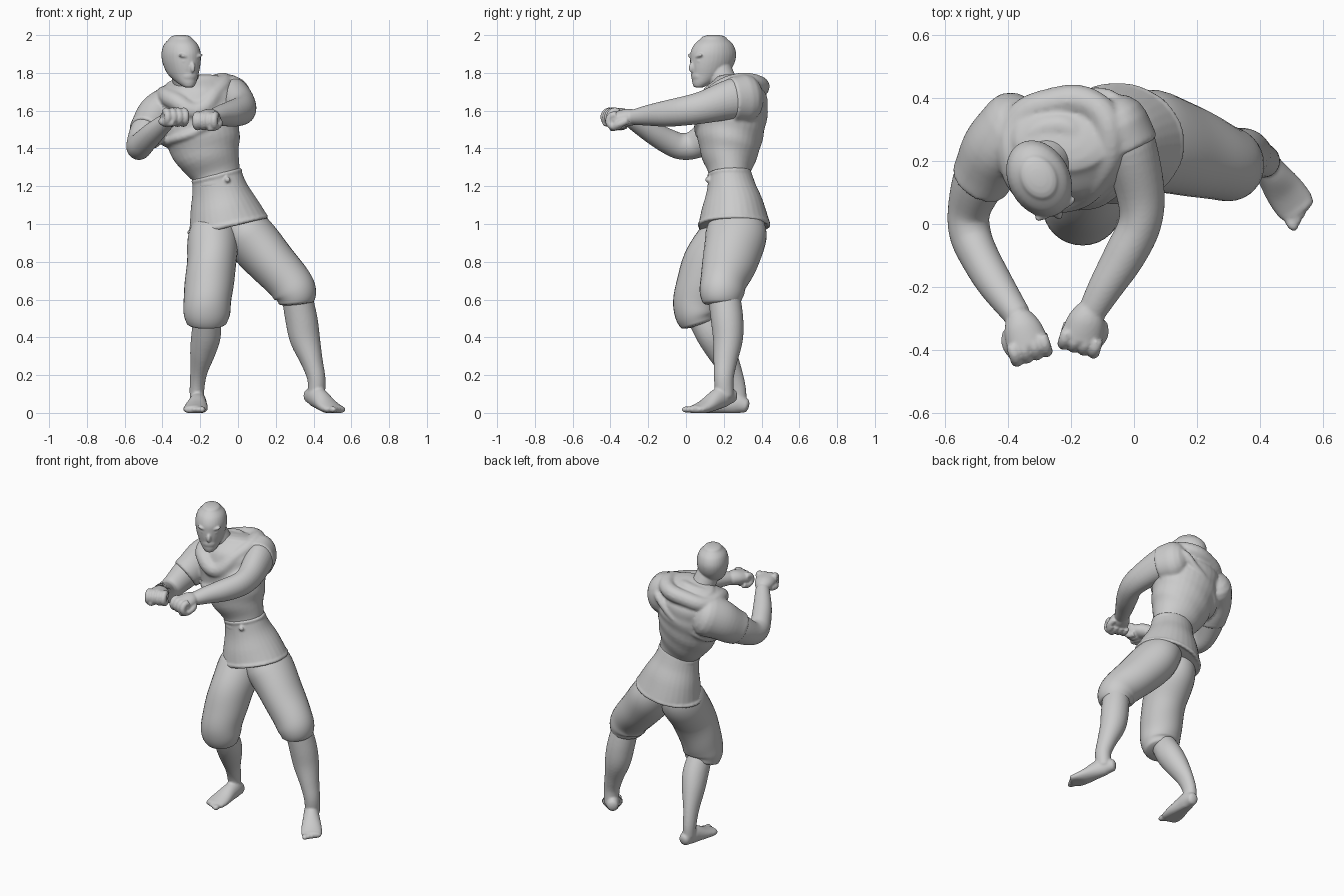
import bpy, bmesh, math
from mathutils import Vector

if "Cube" in bpy.data.objects:
    bpy.data.objects.remove(bpy.data.objects["Cube"])

SEG, SUB = 32, 5


def catmull(a, b, c, d, t):
    return [0.5 * (2 * q + (r - p) * t + (2 * p - 5 * q + 4 * r - s) * t * t
                   + (3 * q - p - 3 * r + s) * t ** 3) for p, q, r, s in zip(a, b, c, d)]


def loft(name, pts, caps=(0.5, 0.5), yaw=0.0, flat=False, fold=(0, 0, 0)):
    """Smooth tube through (x, y, z, half_width, half_depth) sections."""
    n, rows = len(pts), []
    for i in range(n - 1):
        q = [pts[max(i - 1, 0)], pts[i], pts[i + 1], pts[min(i + 2, n - 1)]]
        rows += [catmull(*q, k / SUB) for k in range(SUB)]
    rows.append(list(pts[-1]))
    cen = [Vector(r[:3]) for r in rows]
    m = len(rows)
    tan = [Vector((0, 0, 1)) if flat else
           (cen[min(i + 1, m - 1)] - cen[max(i - 1, 0)]).normalized() for i in range(m)]
    rings = [(cen[i], tan[i], rows[i][3], rows[i][4]) for i in range(m)]

    def cap(ring, sign, h):
        c, t, a, b = ring
        return [(c + t * sign * h * b * math.sin(w), t, a * math.cos(w), b * math.cos(w))
                for w in (0.4, 0.8, 1.15, 1.4)]
    rings = cap(rings[0], -1, caps[0])[::-1] + rings + cap(rings[-1], 1, caps[1])
    bm, loops = bmesh.new(), []
    ref = Vector((math.cos(yaw), math.sin(yaw), 0))
    amp, freq, twist = fold
    for c, t, a, b in rings:
        u = (ref - t * ref.dot(t)).normalized()
        v = t.cross(u)
        loop = []
        for k in range(SEG):
            w = 2 * math.pi * k / SEG
            s = 1 + amp * math.sin(freq * c.z + twist * w)
            p = c + u * a * s * math.cos(w) + v * b * s * math.sin(w)
            p.z = max(p.z, 0)
            loop.append(bm.verts.new(p))
        loops.append(loop)
    for A, B in zip(loops, loops[1:]):
        for k in range(SEG):
            j = (k + 1) % SEG
            bm.faces.new((A[k], A[j], B[j], B[k]))
    bm.faces.new(loops[0])
    bm.faces.new(loops[-1])
    bmesh.ops.recalc_face_normals(bm, faces=bm.faces)
    me = bpy.data.meshes.new(name)
    bm.to_mesh(me)
    bm.free()
    me.shade_smooth()
    ob = bpy.data.objects.new(name, me)
    bpy.context.collection.objects.link(ob)
    return ob


def choose(obs):
    bpy.ops.object.select_all(action='DESELECT')
    for ob in obs:
        ob.select_set(True)
    bpy.context.view_layer.objects.active = obs[0]


def band(name, pts, r, cyclic=True):
    """Rounded cloth roll or finger along a smooth path."""
    cu = bpy.data.curves.new(name, 'CURVE')
    cu.dimensions, cu.bevel_depth, cu.bevel_resolution, cu.use_fill_caps = '3D', r, 4, True
    sp = cu.splines.new('BEZIER')
    sp.bezier_points.add(len(pts) - 1)
    for bp, p in zip(sp.bezier_points, pts):
        bp.co = p
        bp.handle_left_type = bp.handle_right_type = 'AUTO'
    sp.use_cyclic_u = cyclic
    ob = bpy.data.objects.new(name, cu)
    bpy.context.collection.objects.link(ob)
    choose([ob])
    bpy.ops.object.convert(target='MESH')
    return ob


def blob(name, loc, size, rot=(0, 0, 0)):
    bpy.ops.mesh.primitive_uv_sphere_add(segments=20, ring_count=12, radius=1, location=loc, rotation=rot)
    ob = bpy.context.object
    ob.name, ob.scale = name, size
    return ob


def merge(obs, voxel, smooth):
    """Blend overlapping pieces into one soft surface."""
    choose(obs)
    bpy.ops.object.join()
    ob = bpy.context.object
    mod = ob.modifiers.new("blend", 'REMESH')
    mod.mode, mod.voxel_size, mod.use_smooth_shade = 'VOXEL', voxel, True
    ob.modifiers.new("soften", 'SMOOTH').iterations = smooth
    bpy.ops.object.convert(target='MESH')


# Head, turned towards +x
YAW = math.radians(28)


def face(side, fwd, z):
    return (-0.30 + side * math.cos(YAW) + fwd * math.sin(YAW),
            0.142 + side * math.sin(YAW) - fwd * math.cos(YAW), z)


skull = [(.082, 1.728, .03, .03), (.058, 1.75, .05, .06), (.022, 1.79, .074, .098),
         (.008, 1.83, .088, .117), (0, 1.87, .096, .126), (-.003, 1.91, .096, .126),
         (-.005, 1.95, .084, .108), (-.006, 1.98, .058, .074)]
head = [loft("head", [face(0, f, z) + (w, l) for f, z, w, l in skull], (.2, .3), YAW, True),
        loft("neck", [(-.25, .25, 1.62, .085, .085), (-.265, .21, 1.72, .075, .075), (-.29, .17, 1.82, .07, .07)]),
        blob("nose", face(0, .12, 1.832), (.015, .022, .032), (-.3, 0, YAW)),
        blob("mask", face(0, .078, 1.785), (.05, .046, .045), (0, 0, YAW))]
for s in (-1, 1):
    head += [blob("brow", face(s * .036, .106, 1.887), (.038, .016, .011), (0, -s * .25, YAW)),
             blob("eye", face(s * .036, .104, 1.862), (.017, .012, .008), (0, 0, YAW))]
merge(head, .005, 5)


def ring(x, y, z, a, b, slope, n=12):
    return [(x + a * math.cos(w), y + b * math.sin(w), z + slope * math.cos(w))
            for w in (2 * math.pi * k / n for k in range(n))]


# Tunic: torso, cowl, lowered hood and diagonal wraps
tunic = [loft("tunic", [(-.11, .23, 1.2, .13, .115), (-.118, .23, 1.27, .13, .112), (-.16, .23, 1.38, .178, .155),
                        (-.195, .235, 1.5, .207, .18), (-.21, .245, 1.6, .215, .186),
                        (-.215, .262, 1.68, .212, .168), (-.22, .275, 1.74, .17, .125)],
              (.2, .35), fold=(.014, 55, 2)),
         band("cowl", [(-.22, .085, 1.60), (-.33, .11, 1.65), (-.38, .2, 1.68), (-.37, .32, 1.68),
                       (-.27, .38, 1.71), (-.13, .375, 1.74), (-.075, .28, 1.75), (-.12, .15, 1.69)], .05),
         band("hood", [(-.25, .12, 1.655), (-.335, .16, 1.69), (-.34, .25, 1.715), (-.28, .305, 1.735),
                       (-.19, .29, 1.745), (-.175, .2, 1.715)], .042),
         band("wrap", [(-.05, .38, 1.70), (-.15, .41, 1.61), (-.28, .385, 1.52), (-.375, .29, 1.44),
                       (-.335, .12, 1.45), (-.2, .067, 1.5), (-.07, .105, 1.6), (-.01, .25, 1.68)], .024)]

# Arms with short sleeves
left_arm = [(-.05, .315, 1.665, .09, .12), (-.015, .24, 1.66, .088, .108), (.02, .1, 1.62, .077, .087),
            (.018, 0, 1.6, .068, .078), (-.03, -.1, 1.585, .066, .07), (-.09, -.2, 1.575, .055, .055),
            (-.135, -.28, 1.565, .044, .04)]
right_arm = [(-.38, .31, 1.60, .10, .12), (-.432, .245, 1.56, .098, .115), (-.49, .14, 1.48, .085, .095),
             (-.523, .045, 1.42, .068, .075), (-.52, -.03, 1.412, .066, .07), (-.492, -.1, 1.44, .062, .066),
             (-.44, -.19, 1.49, .057, .057), (-.37, -.29, 1.55, .043, .042)]
tunic += [loft("sleeve", [p[:3] + (p[3] + .009, p[4] + .008) for p in left_arm[:2]], (.75, .1)),
          loft("sleeve", [p[:3] + (p[3] + .01, p[4] + .01) for p in right_arm[:3]], (.7, .1), fold=(.02, 60, 1))]
merge(tunic, .009, 4)

# Skirt of the tunic with hem, waist seam and button
merge([loft("tunic_skirt", [(-.115, .23, 1.27, .13, .113), (-.098, .24, 1.19, .146, .131),
                            (-.078, .25, 1.1, .178, .163), (-.052, .255, .99, .215, .192)], (.1, .02),
            fold=(.008, 20, 3)),
       band("hem", ring(-.054, .255, .997, .203, .182, .042), .011),
       band("waist_seam", ring(-.112, .23, 1.255, .122, .106, .03), .012),
       blob("button", (-.055, .113, 1.235), (.016, .012, .015))], .007, 3)


# Bare arm ending in a fist: palm, four curled fingers and a thumb
def arm(name, pts, base, d, inner):
    o, d = Vector(base), Vector(d).normalized()
    s = d.cross(Vector((0, 0, 1))).normalized()
    u = s.cross(d)

    def at(f, a, h):
        return tuple(o + d * f + s * a + u * h)
    parts = [loft(name, pts, (.6, .3)),
             loft("palm", [at(0, 0, 0) + (.044, .04), at(.04, 0, .002) + (.06, .046),
                           at(.1, 0, -.003) + (.068, .043)], (.3, .5)),
             band("thumb", [at(.03, inner * .045, -.015), at(.07, inner * .06, -.03),
                            at(.11, inner * .04, -.045), at(.125, inner * .015, -.045)], .02, False)]
    for i in range(4):
        a = -.05 + .033 * i
        parts.append(band("finger", [at(.085, a, .02), at(.118, a, .014), at(.128, a, -.022),
                                     at(.1, a, -.042), at(.065, a, -.035)], .02, False))
    merge(parts, .006, 3)


arm("left_arm", left_arm, (-.14, -.27, 1.565), (-.28, -.95, -.08), -1)
arm("right_arm", right_arm, (-.365, -.295, 1.555), (.3, -.93, .22), 1)

# Trousers gathered below the knee
loft("right_trouser", [(-.11, .255, 1.04, .1, .1), (-.13, .225, .94, .131, .146), (-.14, .125, .79, .131, .142),
                       (-.16, .065, .62, .127, .129), (-.165, .053, .53, .124, .115),
                       (-.165, .065, .475, .105, .095)], (.3, .15), fold=(.01, 30, 2))
loft("left_trouser", [(-.01, .265, 1.04, .12, .13), (.055, .265, .94, .136, .162), (.165, .235, .81, .13, .147),
                      (.265, .2, .7, .118, .125), (.302, .19, .635, .114, .118),
                      (.31, .19, .585, .095, .1)], (.3, .15), fold=(.01, 30, 2))


# Bare lower leg and foot: tapered sole with five toes
def leg(name, shin, heel, d, lift, big):
    d = Vector(d).normalized()
    s = Vector((-d.y, d.x, 0))
    turn = math.atan2(s.y, s.x)
    prof = [(.01, .034, .038, .038), (.06, .044, .056, .05), (.11, .05, .054, .046),
            (.18, .062, .038, .03), (.235, .064, .028, .02), (.265, .056, .022, .018)]
    pts = [tuple(Vector(heel) + d * f + Vector((0, 0, z + lift * max(0, 1 - f / .21)))) + (w, b)
           for f, w, b, z in prof]
    parts = [loft(name, shin), loft("foot", pts, (.5, .5), yaw=turn)]
    for i in range(5):
        p = Vector(heel) + d * (.283 - .01 * i) + s * big * (.042 - .022 * i)
        parts.append(blob("toe", (p.x, p.y, .018), (.017 - .001 * i, .026, .017), (0, 0, turn)))
    merge(parts, .007, 3)


leg("right_leg", [(-.165, .07, .53, .07, .075), (-.168, .135, .42, .078, .084), (-.185, .185, .33, .069, .077),
                  (-.207, .24, .22, .046, .057), (-.217, .27, .13, .039, .047), (-.217, .275, .06, .038, .046)],
    (-.205, .325, 0), (-.09, -1, 0), 0, 1)
leg("left_leg", [(.31, .2, .63, .08, .085), (.335, .217, .5, .085, .086), (.355, .222, .39, .08, .079),
                 (.392, .208, .27, .058, .062), (.415, .2, .18, .048, .052), (.415, .205, .09, .045, .048)],
    (.37, .255, 0), (.58, -.81, 0), .055, -1)
